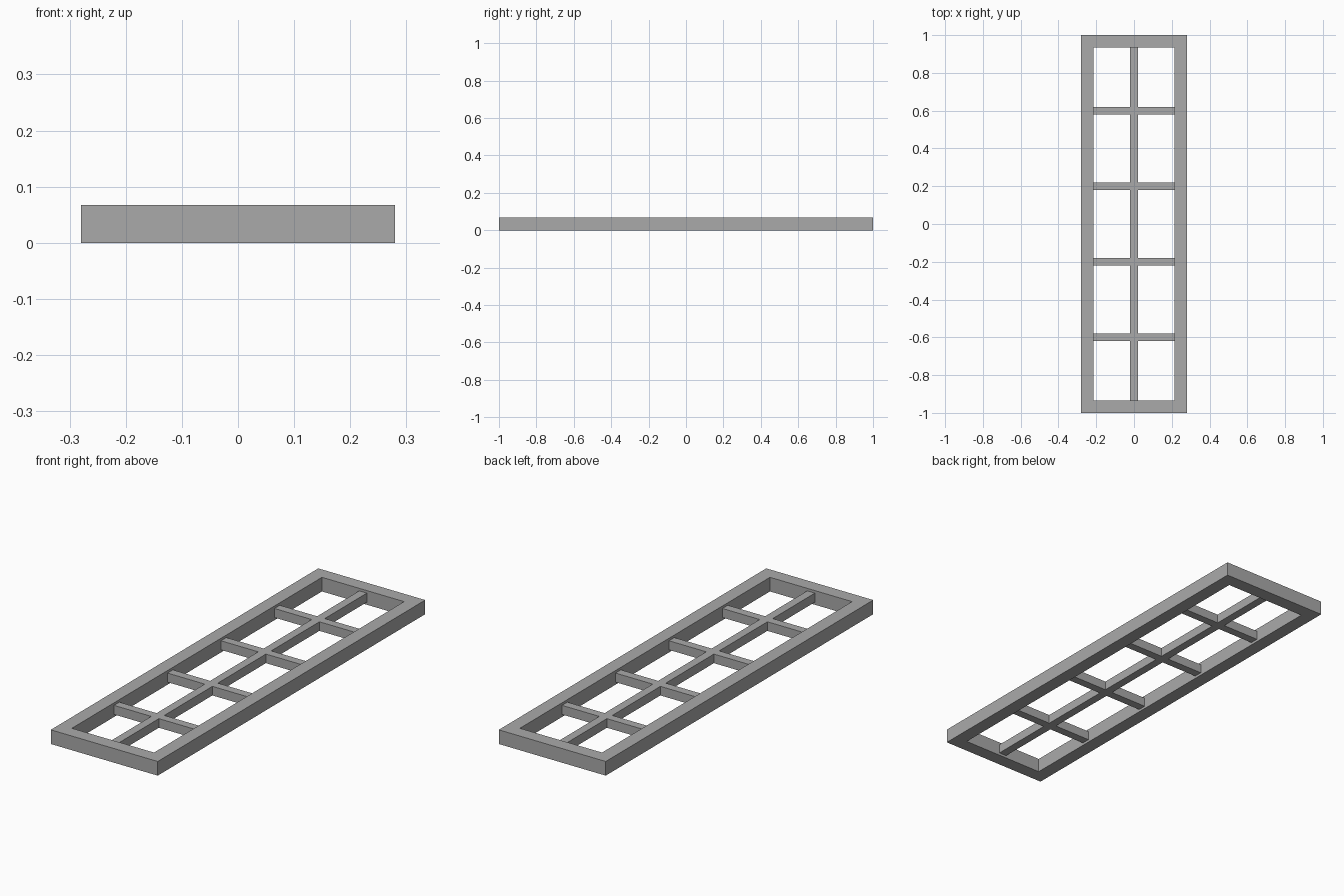
import bpy
import bmesh

cube = bpy.data.objects.get("Cube")
if cube:
    bpy.data.objects.remove(cube, do_unlink=True)

HALF_W, HALF_L, HEIGHT = 0.28, 1.0, 0.067
RAIL = 0.065                 # frame width
BAR = 0.04                   # glazing bar width
BAR_LOW, BAR_HIGH = 0.012, 0.055

grey = bpy.data.materials.new("plain_grey")
grey.use_nodes = True
colour = (0.4, 0.4, 0.4, 1)
grey.diffuse_color = colour
grey.node_tree.nodes["Principled BSDF"].inputs["Base Color"].default_value = colour


def extruded(name, bm, low, high):
    """Raise the flat faces in bm from low to high and make an object."""
    for v in bm.verts:
        v.co.z = low
    top = bmesh.ops.extrude_face_region(bm, geom=bm.faces[:], use_keep_orig=True)
    for item in top["geom"]:
        if isinstance(item, bmesh.types.BMVert):
            item.co.z = high
    bmesh.ops.recalc_face_normals(bm, faces=bm.faces[:])
    mesh = bpy.data.meshes.new(name)
    bm.to_mesh(mesh)
    bm.free()
    mesh.materials.append(grey)
    obj = bpy.data.objects.new(name, mesh)
    bpy.context.collection.objects.link(obj)
    return obj


# Outer frame: mitred ring
bm = bmesh.new()
signs = [(-1, -1), (1, -1), (1, 1), (-1, 1)]
outer = [bm.verts.new((x * HALF_W, y * HALF_L, 0)) for x, y in signs]
inner = [bm.verts.new((x * (HALF_W - RAIL), y * (HALF_L - RAIL), 0)) for x, y in signs]
for i in range(4):
    j = (i + 1) % 4
    bm.faces.new((outer[i], outer[j], inner[j], inner[i]))
extruded("outer_frame", bm, 0, HEIGHT)

# Glazing bars: one joined lattice, keeping only the bar cells of a grid
xs = [-HALF_W + RAIL, -BAR / 2, BAR / 2, HALF_W - RAIL]
ys = [-HALF_L + RAIL]
for centre in (-0.6, -0.2, 0.2, 0.6):
    ys += [centre - BAR / 2, centre + BAR / 2]
ys.append(HALF_L - RAIL)

bm = bmesh.new()
grid = [[bm.verts.new((x, y, 0)) for y in ys] for x in xs]
for i in range(len(xs) - 1):
    for j in range(len(ys) - 1):
        if i == 1 or j % 2 == 1:
            bm.faces.new((grid[i][j], grid[i + 1][j], grid[i + 1][j + 1], grid[i][j + 1]))
extruded("glazing_bars", bm, BAR_LOW, BAR_HIGH)
